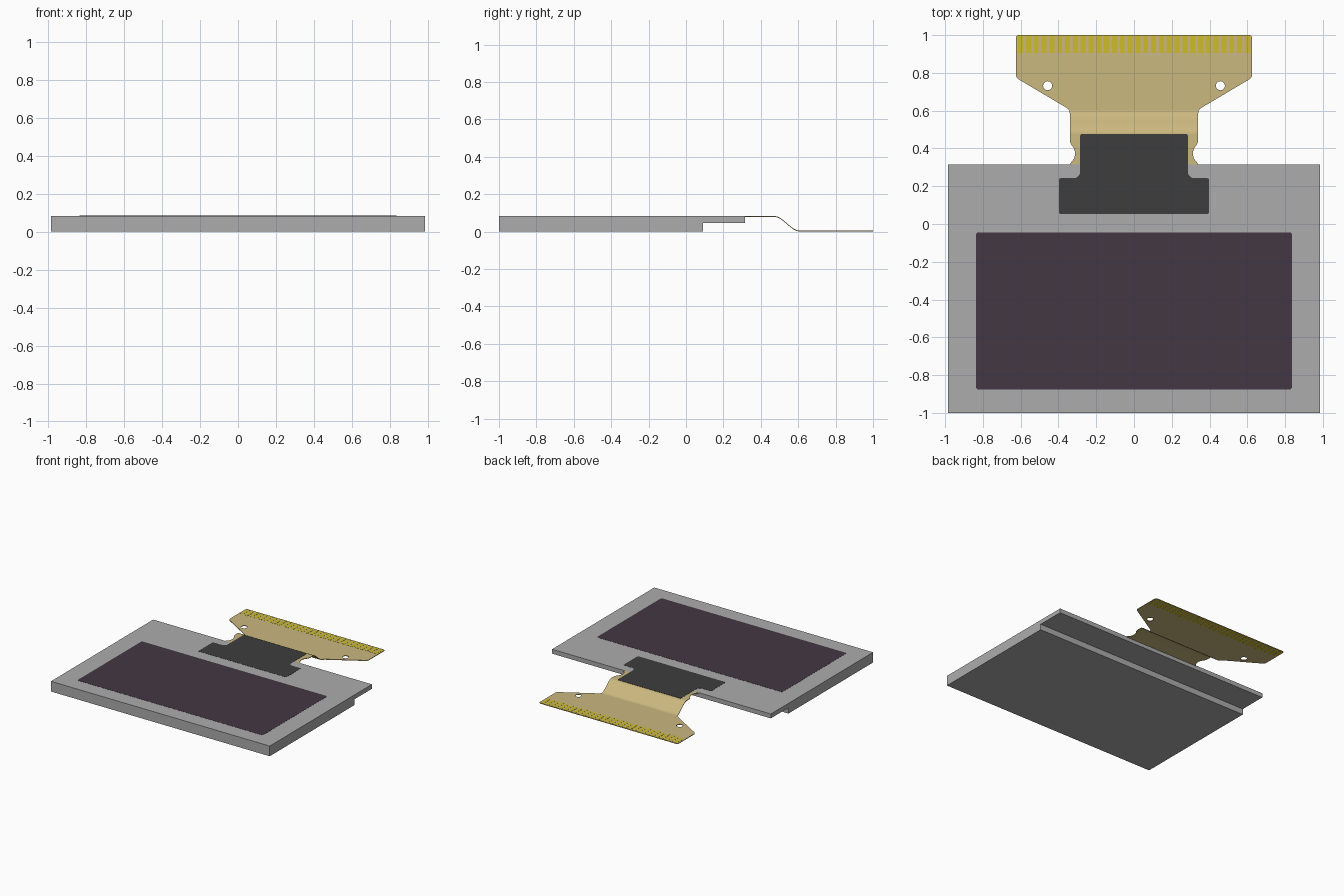
import bpy, bmesh, math
from mathutils import Vector

if "Cube" in bpy.data.objects:
    bpy.data.objects.remove(bpy.data.objects["Cube"], do_unlink=True)


def material(name, rgb):
    """Flat material from 0-255 display colour."""
    lin = [(c / 255 / 12.92) if c < 11 else ((c / 255 + 0.055) / 1.055) ** 2.4 for c in rgb]
    m = bpy.data.materials.new(name)
    m.use_nodes = True
    m.diffuse_color = (*lin, 1)
    bsdf = next(n for n in m.node_tree.nodes if n.type == 'BSDF_PRINCIPLED')
    bsdf.inputs["Base Color"].default_value = (*lin, 1)
    bsdf.inputs["Roughness"].default_value = 0.7
    return m


GLASS = material("grey glass", (172, 172, 172))
SCREEN = material("dark purple screen", (68, 55, 68))
TAPE = material("black tape", (61, 61, 61))
FLEX = material("amber film", (203, 184, 127))
GOLD = material("gold contact", (205, 188, 40))


def mirrored(half):
    """Closed outline from its right half, listed bottom to top."""
    return half + [(-x, y) for x, y in reversed(half)]


def rounded(points, r, steps=4):
    """Replace each corner with a small curve."""
    out = []
    for i, p in enumerate(points):
        p, a, b = Vector(p), Vector(points[i - 1]), Vector(points[(i + 1) % len(points)])
        s = p + (a - p).normalized() * min(r, (a - p).length * 0.4)
        e = p + (b - p).normalized() * min(r, (b - p).length * 0.4)
        for k in range(steps + 1):
            t = k / steps
            out.append(tuple(s * (1 - t) ** 2 + p * 2 * t * (1 - t) + e * t * t))
    return out


def prism(loops, z0, z1):
    """Extruded plate; the first loop is the outline, any others are holes."""
    bm = bmesh.new()
    edges = []
    for loop in loops:
        vs = [bm.verts.new((x, y, z0)) for x, y in loop]
        if len(loops) == 1:
            bm.faces.new(vs)
        else:
            edges += [bm.edges.new((vs[i - 1], vs[i])) for i in range(len(vs))]
    if edges:
        bmesh.ops.triangle_fill(bm, edges=edges, use_beauty=True)
    top = bmesh.ops.extrude_face_region(bm, geom=bm.faces[:], use_keep_orig=True)["geom"]
    for v in top:
        if isinstance(v, bmesh.types.BMVert):
            v.co.z = z1
    return bm


def finish(bm, name, mat, smooth=False):
    bmesh.ops.recalc_face_normals(bm, faces=bm.faces[:])
    me = bpy.data.meshes.new(name)
    bm.to_mesh(me)
    bm.free()
    me.materials.append(mat)
    ob = bpy.data.objects.new(name, me)
    bpy.context.collection.objects.link(ob)
    if smooth:
        bpy.ops.object.select_all(action='DESELECT')
        ob.select_set(True)
        bpy.context.view_layer.objects.active = ob
        bpy.ops.object.shade_smooth_by_angle(angle=math.radians(30))
    return ob


# Display panel: stepped side profile (y, z) stretched across x
TOP = 0.083
side = [(-1, 0), (0.09, 0), (0.09, 0.047), (0.316, 0.047), (0.316, TOP), (-1, TOP)]
bm = prism([side], -0.986, 0.986)
for v in bm.verts:
    v.co = (v.co.z, v.co.x, v.co.y)
finish(bm, "display_panel", GLASS)

# Active screen area
screen = mirrored([(0.836, -0.876), (0.836, -0.044)])
finish(prism([rounded(screen, 0.015)], TOP - 0.003, TOP + 0.001), "screen_area", SCREEN)

# Black tape joining panel and film
tape = mirrored([(0.397, 0.053), (0.397, 0.243), (0.305, 0.243), (0.285, 0.265), (0.285, 0.477)])
finish(prism([rounded(tape, 0.012)], TOP - 0.0015, TOP + 0.001), "black_tape", TAPE)

# Flexible film with two locating holes
THICK, HIGH = 0.005, 0.0765
film = mirrored([(0.34, 0.305), (0.34, 0.318), (0.313, 0.35), (0.313, 0.395), (0.34, 0.43),
                 (0.34, 0.605), (0.626, 0.775), (0.626, 1.0)])
holes = [[(s * 0.457 + 0.024 * math.cos(a), 0.732 + 0.024 * math.sin(a))
          for a in (math.tau * k / 24 for k in range(24))] for s in (-1, 1)]
bm = prism([rounded(film, 0.018)] + holes, 0.001, 0.001 + THICK)

# Bend the film in an S from panel height down to the ground
START, END, CUTS = 0.475, 0.605, 16
for k in range(CUTS + 1):
    y = START + (END - START) * k / CUTS
    bmesh.ops.bisect_plane(bm, geom=bm.verts[:] + bm.edges[:] + bm.faces[:],
                           plane_co=(0, y, 0), plane_no=(0, 1, 0))
for v in bm.verts:
    t = min(max((v.co.y - START) / (END - START), 0), 1)
    v.co.z += HIGH * (1 - t * t * (3 - 2 * t))
finish(bm, "flex_film", FLEX, smooth=True)

# Row of gold contacts, showing on both faces of the film
COUNT, PITCH, WIDTH = 30, 0.0414, 0.026
for i in range(COUNT):
    x = (i - (COUNT - 1) / 2) * PITCH
    bar = [(x - WIDTH / 2, 0.905), (x + WIDTH / 2, 0.905), (x + WIDTH / 2, 0.999), (x - WIDTH / 2, 0.999)]
    finish(prism([bar], 0.0, 0.007), f"contact_{i + 1:02d}", GOLD)
